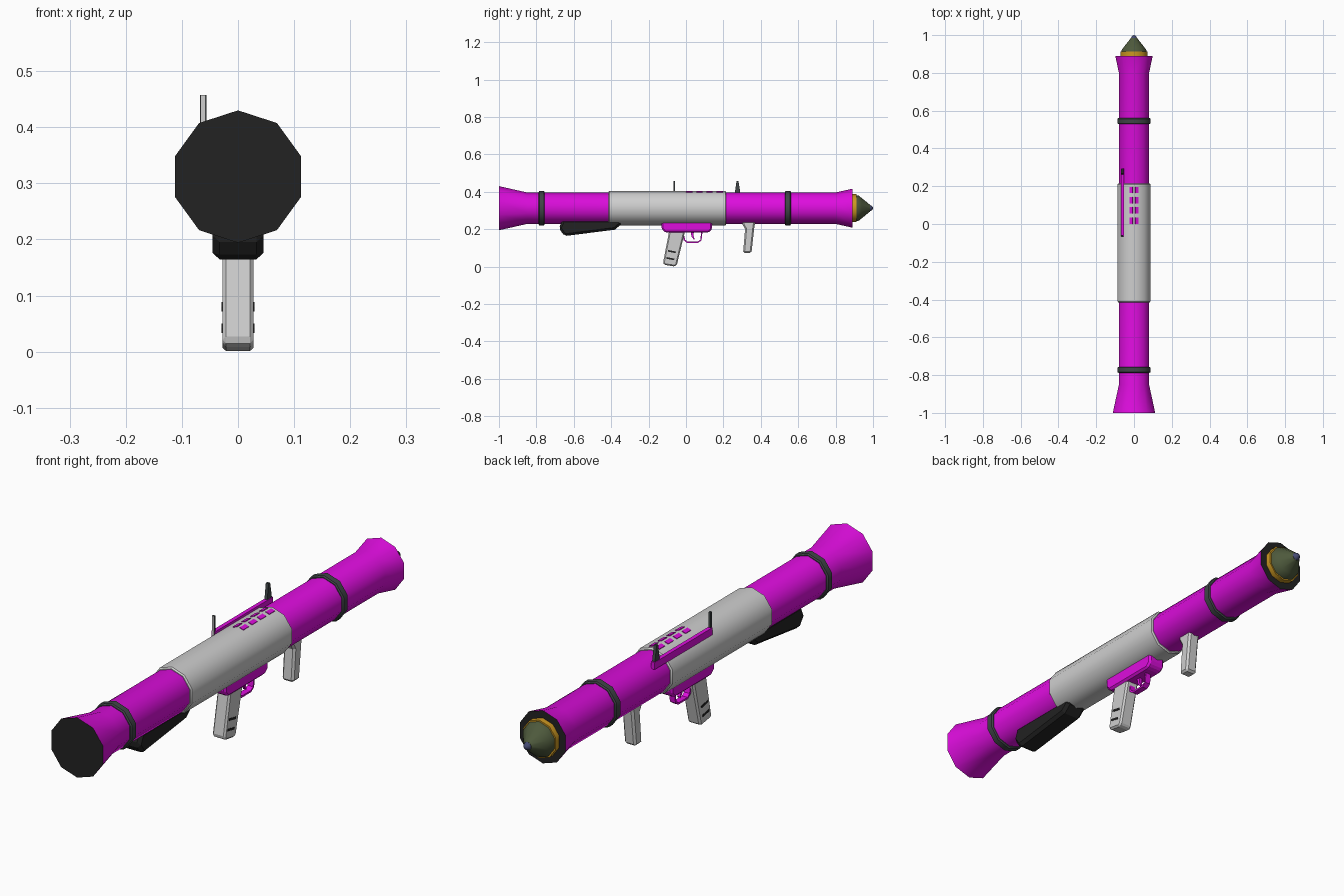
import bpy, bmesh, math
from mathutils import Matrix, Vector

if "Cube" in bpy.data.objects:
    bpy.data.objects.remove(bpy.data.objects["Cube"])

AXIS = 0.312  # height of the tube axis


def mat(name, r, g, b):
    m = bpy.data.materials.new(name)
    m.diffuse_color = (r, g, b, 1)
    m.use_nodes = True
    m.node_tree.nodes["Principled BSDF"].inputs["Base Color"].default_value = m.diffuse_color
    return m


MAGENTA = mat("magenta", 0.72, 0.004, 0.72)
GREY = mat("light grey", 0.62, 0.62, 0.62)
BLACK = mat("black", 0.016, 0.016, 0.016)
SLATE = mat("slate", 0.05, 0.06, 0.063)
GREEN = mat("olive green", 0.075, 0.1, 0.045)
GOLD = mat("gold", 0.6, 0.31, 0.015)
BLUE = mat("dark blue", 0.06, 0.07, 0.17)


def finish(name, bm, mats, smooth=False):
    bmesh.ops.recalc_face_normals(bm, faces=bm.faces)
    me = bpy.data.meshes.new(name)
    bm.to_mesh(me)
    bm.free()
    for m in mats:
        me.materials.append(m)
    ob = bpy.data.objects.new(name, me)
    bpy.context.collection.objects.link(ob)
    if smooth:
        bpy.ops.object.select_all(action='DESELECT')
        ob.select_set(True)
        bpy.context.view_layer.objects.active = ob
        bpy.ops.object.shade_smooth_by_angle(angle=math.radians(40))
    return ob


def lathe(name, profile, mats, sides=10, caps=(0, 0)):
    """Turn (y, radius) points about the tube axis; a corner points up."""
    bm = bmesh.new()
    rings = []
    for y, r in profile:
        rings.append([bm.verts.new((r * math.sin(a), y, AXIS + r * math.cos(a)))
                      for a in (math.tau * i / sides for i in range(sides))])
    for a, b in zip(rings, rings[1:]):
        for i in range(sides):
            j = (i + 1) % sides
            bm.faces.new((a[i], a[j], b[j], b[i]))
    for ring, index in zip((rings[0], rings[-1]), caps):
        bm.faces.new(ring).material_index = index
    return finish(name, bm, mats, True)


def plate(name, outline, half, material, bevel=0.0, x=0.0):
    """Extrude a (y, z) outline sideways, with optional chamfered edges."""
    bm = bmesh.new()
    face = bm.faces.new([bm.verts.new((x - half, y, z)) for y, z in outline])
    ext = bmesh.ops.extrude_face_region(bm, geom=[face])
    bmesh.ops.translate(bm, vec=(2 * half, 0, 0),
                        verts=[v for v in ext["geom"] if isinstance(v, bmesh.types.BMVert)])
    ob = finish(name, bm, [material])
    if bevel:
        mod = ob.modifiers.new("chamfer", 'BEVEL')
        mod.width, mod.segments, mod.limit_method = bevel, 1, 'ANGLE'
        mod.angle_limit = math.radians(40)
    return ob


def box(name, center, size, material, rot=None):
    bm = bmesh.new()
    m = Matrix.Translation(Vector(center)) @ (rot or Matrix()) @ Matrix.Diagonal((*size, 1))
    bmesh.ops.create_cube(bm, size=1, matrix=m)
    return finish(name, bm, [material])


# Main tube with flared ends and black end faces
lathe("tube", [(-1, 0.118), (-0.85, 0.084), (0.80, 0.084), (0.89, 0.104)],
      [MAGENTA, BLACK], caps=(1, 1))

# Middle sleeve and clamp bands
lathe("sleeve", [(-0.415, 0.087), (-0.41, 0.092), (0.21, 0.092), (0.215, 0.087)], [GREY])
for label, y in (("rear_band", -0.772), ("front_band", 0.545)):
    lathe(label, [(y - 0.016, 0.087), (y - 0.012, 0.092), (y + 0.012, 0.092), (y + 0.016, 0.087)],
          [SLATE])

# Warhead: collar, nose and fuse tip
lathe("warhead_collar", [(0.885, 0.075), (0.912, 0.075)], [GOLD])
lathe("warhead_nose", [(0.90, 0.07), (0.922, 0.068), (0.94, 0.054), (0.985, 0.017)], [GREEN])
lathe("fuse_tip", [(0.983, 0.017), (0.994, 0.012), (1.0, 0.003)], [BLUE])

# Vent slots lying on the two upper slopes of the sleeve
slope = math.radians(18)
for side in (-1, 1):
    for row in range(4):
        box(f"vent_slot_{side}_{row}",
            (side * 0.014, 0.018 + 0.054 * row, AXIS + 0.092 - 0.014 * math.tan(slope)),
            (0.017, 0.034, 0.006), MAGENTA, Matrix.Rotation(side * slope, 4, 'Y'))

# Shoulder rest
plate("shoulder_rest", [(-0.68, 0.205), (-0.65, 0.163), (-0.38, 0.197), (-0.34, 0.232),
                        (-0.36, 0.25), (-0.66, 0.25)], 0.045, BLACK, 0.012)

# Trigger housing and pistol grip
plate("trigger_housing", [(-0.13, 0.25), (-0.13, 0.20), (-0.11, 0.181), (0.12, 0.181),
                          (0.14, 0.20), (0.14, 0.25)], 0.036, MAGENTA, 0.008)
plate("pistol_grip", [(-0.09, 0.19), (-0.123, 0.02), (-0.115, 0.009), (-0.058, 0.0),
                      (-0.048, 0.012), (-0.005, 0.19)], 0.028, GREY, 0.01)
for side in (-1, 1):
    for z in (0.08, 0.042):
        box(f"grip_stripe_{side}_{z}", (side * 0.028, -0.0795 + 0.22 * (z - 0.06), z),
            (0.003, 0.042, 0.009), BLACK, Matrix.Rotation(-0.2, 4, 'X'))

# Trigger guard as a bent strip, with the trigger inside
guard = [(-0.022, 0.185), (-0.012, 0.14), (0.005, 0.127), (0.065, 0.127), (0.083, 0.14), (0.088, 0.185)]
inner = [(0.081, 0.185), (0.077, 0.143), (0.062, 0.134), (0.008, 0.134), (-0.005, 0.144), (-0.014, 0.185)]
plate("trigger_guard", guard + inner, 0.012, MAGENTA)
plate("trigger", [(0.025, 0.185), (0.03, 0.16), (0.042, 0.143), (0.046, 0.148), (0.04, 0.163),
                  (0.042, 0.185)], 0.006, MAGENTA)

# Front grip
plate("front_grip", [(0.30, 0.245), (0.302, 0.225), (0.316, 0.20), (0.305, 0.073), (0.35, 0.073),
                     (0.366, 0.215), (0.372, 0.245)], 0.025, GREY, 0.008)

# Sight rail on the upper left with two upright sights
box("sight_rail", (-0.062, 0.115, 0.382), (0.016, 0.36, 0.028), MAGENTA)
plate("front_sight", [(0.262, 0.37), (0.262, 0.40), (0.27, 0.457), (0.28, 0.457), (0.29, 0.40),
                      (0.29, 0.37)], 0.006, SLATE, x=-0.062)
rear = box("rear_sight", (-0.062, -0.063, 0.413), (0.009, 0.009, 0.088), SLATE)
rear.data.materials.append(GREY)
for p in rear.data.polygons:
    if p.normal.y < -0.5:
        p.material_index = 1
